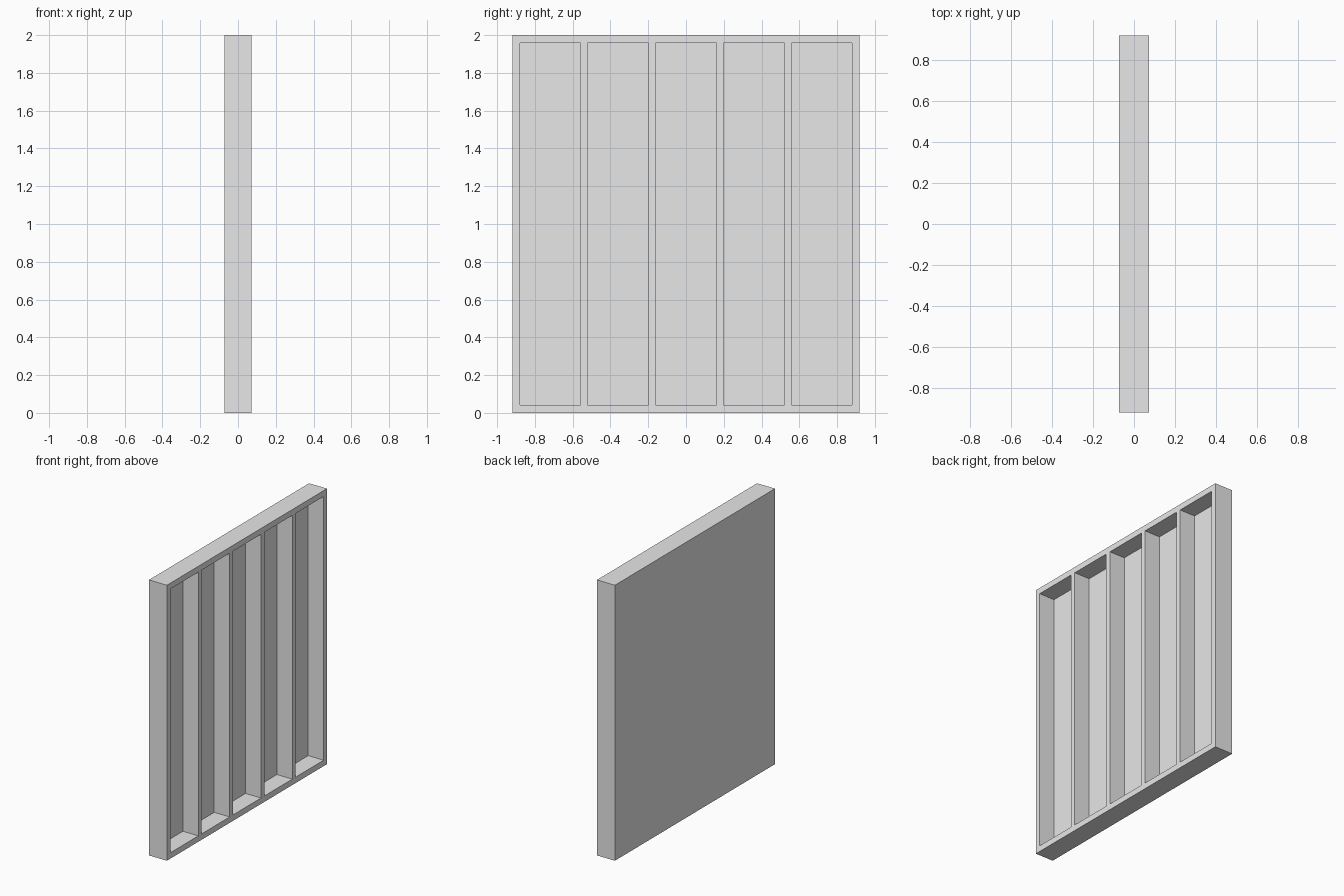
import bpy
import bmesh
from mathutils import Matrix, Vector

if "Cube" in bpy.data.objects:
    bpy.data.objects.remove(bpy.data.objects["Cube"], do_unlink=True)

# Overall size and pocket layout
THICK, WIDTH, HEIGHT = 0.144, 1.836, 2.0
BACK = 0.02
POCKETS, POCKET_W, PITCH = 5, 0.322, 0.3593
RIM_Z = 0.043

grey = bpy.data.materials.new("light grey")
grey.use_nodes = True
colour = (0.8, 0.8, 0.8, 1)
grey.diffuse_color = colour
grey.node_tree.nodes["Principled BSDF"].inputs["Base Color"].default_value = colour

# Solid slab
bm = bmesh.new()
bmesh.ops.create_cube(bm, size=1, matrix=Matrix.Translation((0, 0, HEIGHT / 2))
                      @ Matrix.Diagonal((THICK, WIDTH, HEIGHT, 1)))


def slice_slab(point, normal):
    bmesh.ops.bisect_plane(bm, geom=bm.verts[:] + bm.edges[:] + bm.faces[:],
                           plane_co=point, plane_no=normal)


# Cut lines for the rim and the ribs
centres = [(i - (POCKETS - 1) / 2) * PITCH for i in range(POCKETS)]
for y in centres:
    for side in (-1, 1):
        slice_slab((0, y + side * POCKET_W / 2, 0), (0, 1, 0))
for z in (RIM_Z, HEIGHT - RIM_Z):
    slice_slab((0, 0, z), (0, 0, 1))


def is_pocket(face):
    c = face.calc_center_median()
    return (face.normal.x > 0.9 and RIM_Z < c.z < HEIGHT - RIM_Z
            and any(abs(c.y - y) < POCKET_W / 2 for y in centres))


# Push the pockets in, leaving a thin back sheet
bm.normal_update()
floors = bmesh.ops.extrude_discrete_faces(bm, faces=[f for f in bm.faces if is_pocket(f)])["faces"]
bmesh.ops.translate(bm, verts=list({v for f in floors for v in f.verts}),
                    vec=Vector((BACK - THICK, 0, 0)))
bmesh.ops.recalc_face_normals(bm, faces=bm.faces[:])

mesh = bpy.data.meshes.new("ribbed_panel")
bm.to_mesh(mesh)
bm.free()
mesh.materials.append(grey)
panel = bpy.data.objects.new("ribbed_panel", mesh)
bpy.context.collection.objects.link(panel)
